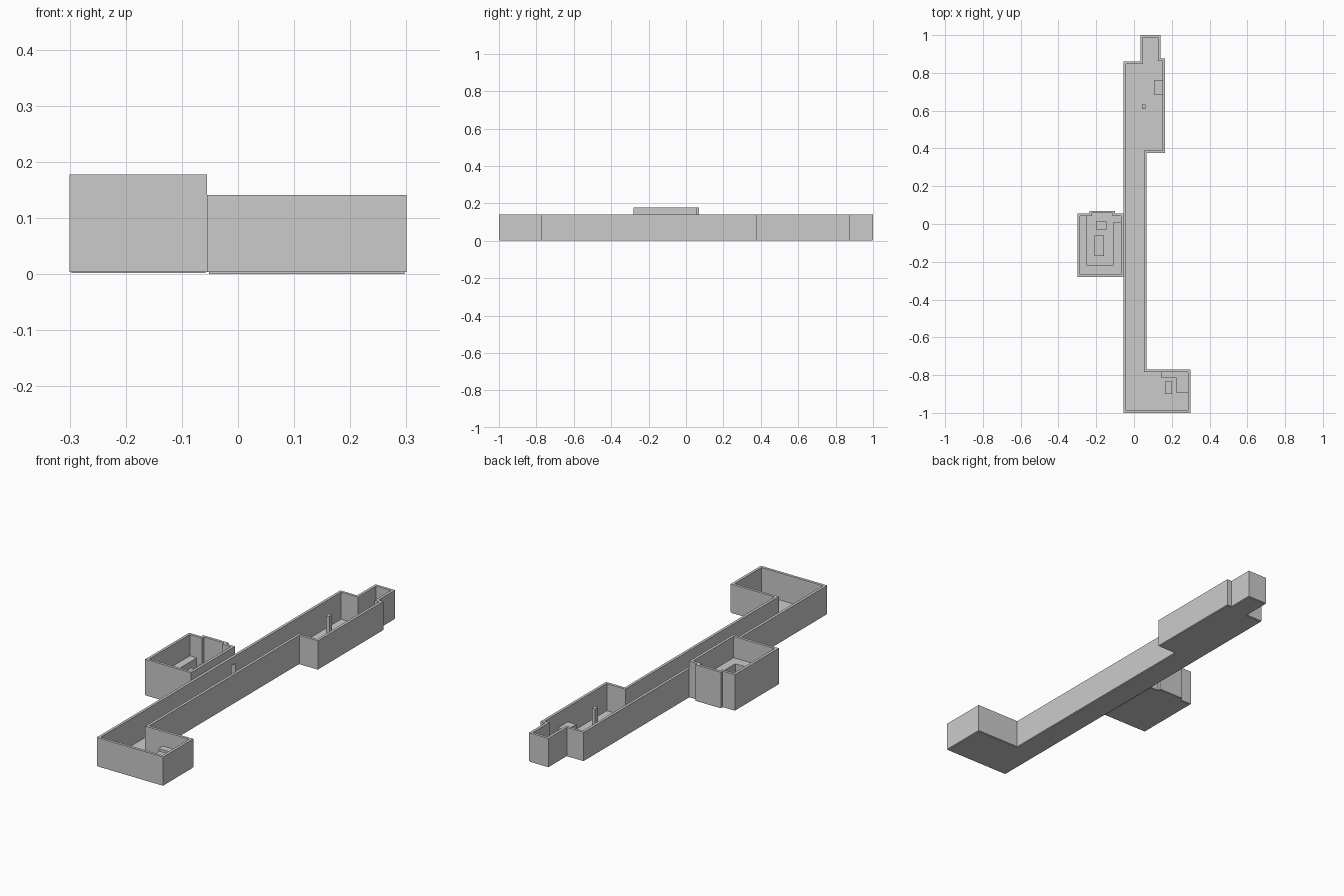
import bpy
import bmesh
from mathutils import Vector

if "Cube" in bpy.data.objects:
    bpy.data.objects.remove(bpy.data.objects["Cube"])

WALL = 0.013


def finish(name, bm):
    bmesh.ops.recalc_face_normals(bm, faces=bm.faces)
    mesh = bpy.data.meshes.new(name)
    bm.to_mesh(mesh)
    bm.free()
    obj = bpy.data.objects.new(name, mesh)
    bpy.context.collection.objects.link(obj)
    return obj


def inset(points, t):
    """Offset a counter-clockwise right-angled outline inward."""
    result = []
    for i, p in enumerate(points):
        a = (Vector(p) - Vector(points[i - 1])).normalized()
        b = (Vector(points[(i + 1) % len(points)]) - Vector(p)).normalized()
        result.append((p[0] - t * (a.y + b.y), p[1] + t * (a.x + b.x)))
    return result


def slab(name, points, z0, z1):
    bm = bmesh.new()
    face = bm.faces.new([bm.verts.new((x, y, z0)) for x, y in points])
    ext = bmesh.ops.extrude_face_region(bm, geom=[face], use_keep_orig=True)
    top = [g for g in ext["geom"] if isinstance(g, bmesh.types.BMVert)]
    bmesh.ops.translate(bm, verts=top, vec=(0, 0, z1 - z0))
    return finish(name, bm)


def walls(name, points, z0, z1):
    bm = bmesh.new()
    inner = inset(points, WALL)
    loops = [[bm.verts.new((x, y, z)) for x, y in pts]
             for pts, z in ((points, z0), (points, z1), (inner, z1), (inner, z0))]
    n = len(points)
    for k in range(4):
        a, b = loops[k], loops[(k + 1) % 4]
        for i in range(n):
            j = (i + 1) % n
            bm.faces.new((a[i], a[j], b[j], b[i]))
    return finish(name, bm)


def box(name, x0, x1, y0, y1, z0, z1):
    return slab(name, [(x0, y0), (x1, y0), (x1, y1), (x0, y1)], z0, z1)


# Long corridor with end room, alcove and end nook
corridor = [(-0.055, -1), (0.30, -1), (0.30, -0.77), (0.065, -0.77),
            (0.065, 0.375), (0.165, 0.375), (0.165, 0.875), (0.14, 0.875),
            (0.14, 1), (0.035, 1), (0.035, 0.86), (-0.055, 0.86)]
slab("corridor_floor", inset(corridor, 0.003), 0, 0.01)
corridor_walls = walls("corridor_walls", corridor, 0.004, 0.141)

# Taller side room with a shallow recess in its back wall
room = [(-0.30, -0.28), (-0.055, -0.28), (-0.055, 0.055), (-0.10, 0.055),
        (-0.10, 0.07), (-0.235, 0.07), (-0.235, 0.055), (-0.30, 0.055)]
slab("side_room_floor", inset(room, 0.003), 0.002, 0.012)
room_walls = walls("side_room_walls", room, 0.004, 0.178)

# Doorway between the corridor and the side room
cutter = box("doorway_cutter", -0.08, -0.02, 0.012, 0.04, 0.011, 0.104)
cutter.hide_render = True
cutter.hide_set(True)
for obj in (corridor_walls, room_walls):
    mod = obj.modifiers.new("doorway", "BOOLEAN")
    mod.operation = "DIFFERENCE"
    mod.solver = "EXACT"
    mod.object = cutter

# Side room furniture: wraparound counter and two tables
slab("side_room_counter",
     [(-0.288, -0.268), (-0.067, -0.268), (-0.067, 0.008), (-0.11, 0.008),
      (-0.11, -0.22), (-0.25, -0.22), (-0.25, 0.043), (-0.288, 0.043)], 0.01, 0.075)
box("side_room_table", -0.21, -0.16, -0.17, -0.06, 0.01, 0.075)
box("side_room_stand", -0.20, -0.145, -0.03, 0.012, 0.01, 0.075)

# End room furniture: corner counter and table
slab("end_room_counter",
     [(0.145, -0.815), (0.225, -0.815), (0.225, -0.895), (0.288, -0.895),
      (0.288, -0.782), (0.145, -0.782)], 0.008, 0.07)
box("end_room_table", 0.165, 0.20, -0.90, -0.835, 0.008, 0.07)

# Alcove pillar and cabinet
box("alcove_pillar", 0.043, 0.061, 0.61, 0.632, 0.008, 0.141)
box("alcove_cabinet", 0.107, 0.153, 0.685, 0.76, 0.008, 0.07)
